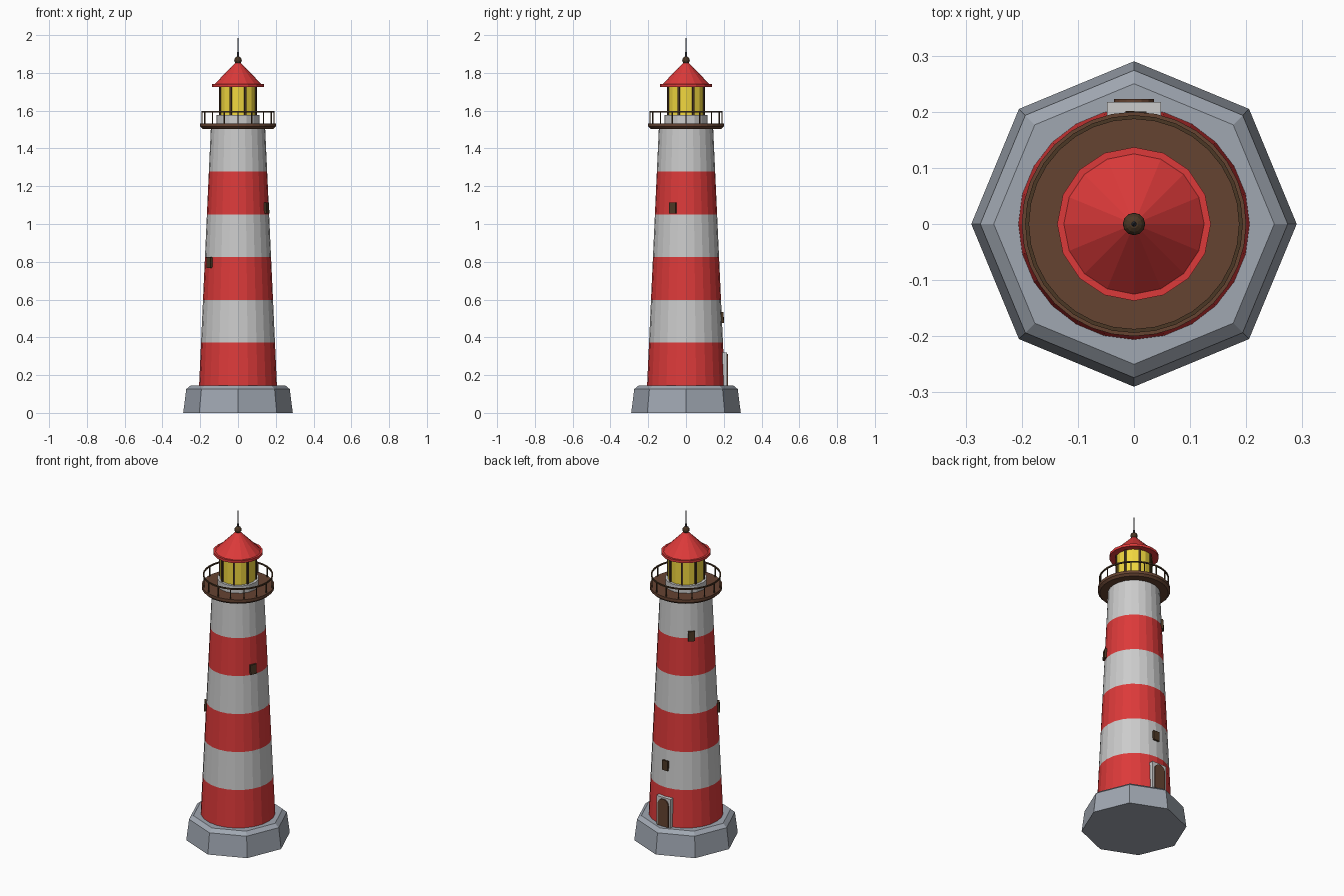
import bpy, bmesh
from math import sin, cos, pi, radians
from mathutils import Matrix

if "Cube" in bpy.data.objects:
    bpy.data.objects.remove(bpy.data.objects["Cube"])


def material(name, rgb):
    m = bpy.data.materials.new(name)
    m.diffuse_color = (*rgb, 1)
    m.use_nodes = True
    m.node_tree.nodes["Principled BSDF"].inputs["Base Color"].default_value = m.diffuse_color
    return m


RED = material("red", (0.72, 0.042, 0.042))
WHITE = material("white", (0.78, 0.78, 0.78))
STONE = material("stone", (0.35, 0.385, 0.44))
BROWN = material("brown", (0.13, 0.056, 0.031))
DARK = material("dark_brown", (0.07, 0.038, 0.018))
GLASS = material("lamp_yellow", (0.88, 0.68, 0.05))
METAL = material("metal", (0.06, 0.06, 0.07))


def finish(name, bm, mat):
    bmesh.ops.recalc_face_normals(bm, faces=bm.faces)
    me = bpy.data.meshes.new(name)
    bm.to_mesh(me)
    bm.free()
    me.materials.append(mat)
    ob = bpy.data.objects.new(name, me)
    bpy.context.collection.objects.link(ob)
    return ob


def lathe(name, profile, sides, mat, closed=False, turn=0.0):
    """Revolve (radius, z) points; cap the ends, or close the loop into a ring."""
    bm = bmesh.new()
    rings = [[bm.verts.new((r * cos(turn + 2 * pi * i / sides),
                            r * sin(turn + 2 * pi * i / sides), z))
              for i in range(sides)] for r, z in profile]
    pairs = list(zip(rings, rings[1:]))
    if closed:
        pairs.append((rings[-1], rings[0]))
    for a, b in pairs:
        for i in range(sides):
            j = (i + 1) % sides
            bm.faces.new((a[i], a[j], b[j], b[i]))
    if not closed:
        bm.faces.new(rings[0])
        bm.faces.new(rings[-1])
    return finish(name, bm, mat)


def boxes(name, items, mat):
    """Each item: (angle in degrees, radius, z, depth, width, height, lean)."""
    bm = bmesh.new()
    for ang, r, z, d, w, h, lean in items:
        mtx = (Matrix.Rotation(radians(ang), 4, 'Z') @ Matrix.Translation((r, 0, z))
               @ Matrix.Rotation(-lean, 4, 'Y') @ Matrix.Diagonal((d, w, h, 1)))
        bmesh.ops.create_cube(bm, size=1, matrix=mtx)
    return finish(name, bm, mat)


# Octagonal stone base
lathe("stone_base", [(0.29, 0), (0.274, 0.126), (0.25, 0.146)], 8, STONE)

# Tapered tower in six striped bands
Z0, Z1, R0, R1 = 0.146, 1.504, 0.206, 0.144
LEAN = (R0 - R1) / (Z1 - Z0)


def tower_radius(z):
    return R0 - LEAN * (z - Z0)


for k in range(6):
    za, zb = (Z0 + (Z1 - Z0) * n / 6 for n in (k, k + 1))
    lathe(f"tower_band_{k + 1}", [(tower_radius(za), za), (tower_radius(zb), zb)],
          24, WHITE if k % 2 else RED)

# Windows spiralling up the tower
for n, (ang, z) in enumerate([(89, 0.505), (213, 0.795), (335, 1.085), (136, 1.29)], 1):
    boxes(f"window_{n}", [(ang, tower_radius(z), z, 0.02, 0.038, 0.058, LEAN)], DARK)

# Door with pale surround at the back
boxes("door_surround", [(90, 0.2, 0.232, 0.034, 0.096, 0.175, 0)], WHITE)
bm = bmesh.new()
outline = [(-0.036, 0.146), (0.036, 0.146)]
outline += [(0.036 * cos(pi * i / 8), 0.275 + 0.036 * sin(pi * i / 8)) for i in range(9)]
face = bm.faces.new([bm.verts.new((x, 0.205, z)) for x, z in outline])
out = bmesh.ops.extrude_face_region(bm, geom=[face])
bmesh.ops.translate(bm, vec=(0, 0.018, 0),
                    verts=[v for v in out["geom"] if isinstance(v, bmesh.types.BMVert)])
finish("door", bm, BROWN)

# Gallery deck with railing
lathe("gallery_deck", [(0.188, 1.503), (0.2, 1.515), (0.2, 1.532)], 32, BROWN)
lathe("gallery_rail", [(0.187, 1.589), (0.194, 1.589), (0.194, 1.597), (0.187, 1.597)],
      32, DARK, closed=True)
boxes("gallery_posts", [(i * 22.5, 0.191, 1.56, 0.005, 0.005, 0.065, 0)
                        for i in range(16)], DARK)

# Lantern room
lathe("lantern_plinth", [(0.115, 1.53), (0.115, 1.576)], 16, WHITE)
lathe("lantern_glass", [(0.1, 1.574), (0.1, 1.735)], 16, GLASS)
boxes("lantern_bars", [(22.5 + i * 45, 0.1, 1.655, 0.012, 0.012, 0.16, 0)
                       for i in range(8)], DARK)

# Roof, ball and spike
lathe("roof_eave", [(0.137, 1.725), (0.137, 1.74)], 16, RED)
lathe("roof_cone", [(0.125, 1.74), (0.012, 1.855)], 16, RED)
bm = bmesh.new()
bmesh.ops.create_uvsphere(bm, u_segments=12, v_segments=8, radius=0.02,
                          matrix=Matrix.Translation((0, 0, 1.867)))
finish("roof_ball", bm, DARK)
lathe("roof_spike", [(0.005, 1.88), (0.0008, 2.0)], 8, METAL)
